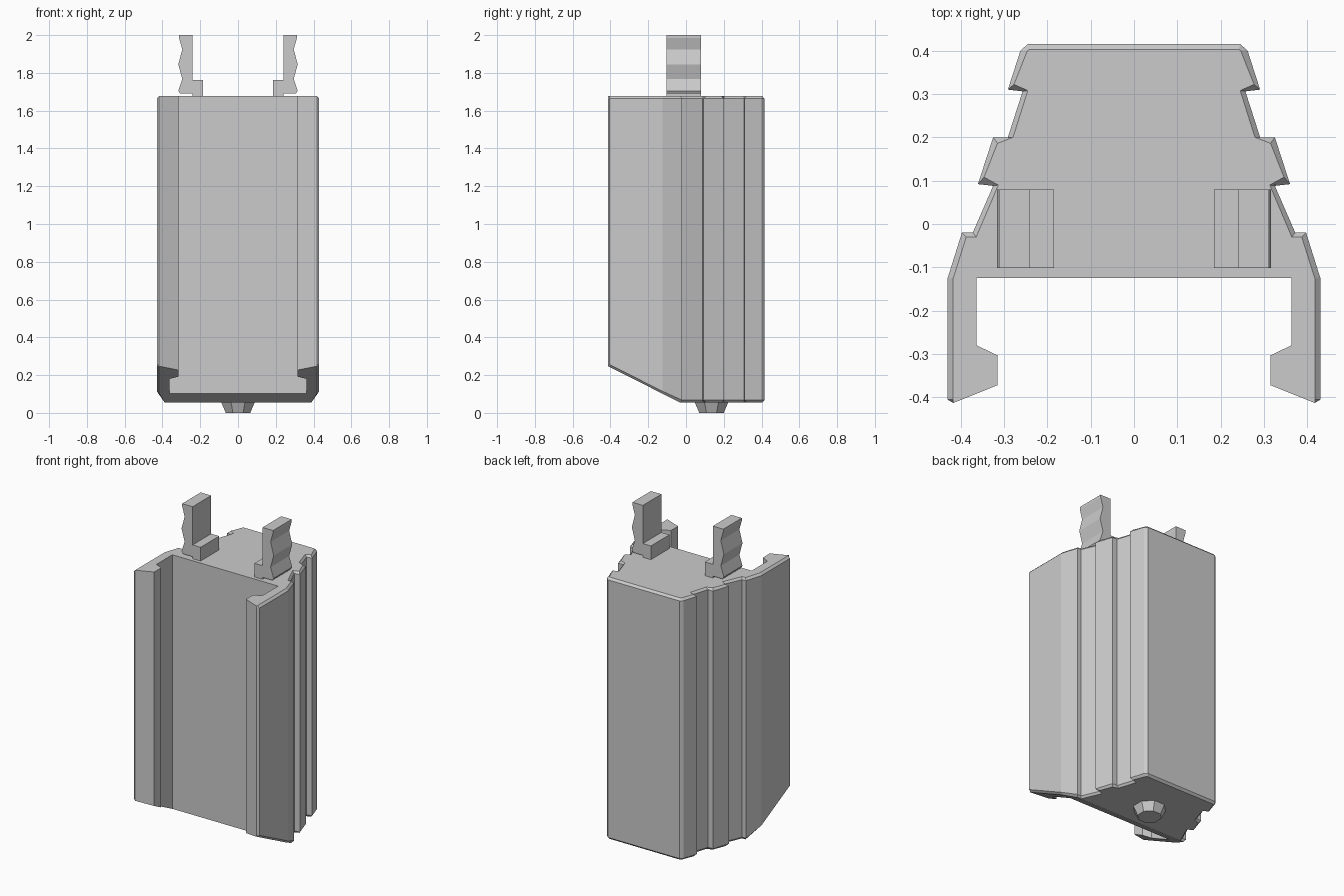
import bpy, bmesh
from mathutils import Matrix

if "Cube" in bpy.data.objects:
    bpy.data.objects.remove(bpy.data.objects["Cube"])

# Right half of the housing outline, back to front, and its chamfered inset
OUTER = [(.245, .415), (.262, .40), (.291, .31), (.257, .306), (.291, .20),
         (.325, .20), (.36, .092), (.325, .088), (.372, -.02), (.397, -.02),
         (.43, -.125), (.43, -.405), (.417, -.413), (.315, -.372),
         (.315, -.303), (.363, -.28), (.363, -.125)]
INSET = [(.242, .402), (.246, .40), (.277, .322), (.245, .308), (.279, .20),
         (.315, .186), (.346, .108), (.313, .09), (.364, -.03), (.387, -.03),
         (.417, -.125), (.417, -.405)] + OUTER[12:]
KINK = 8          # outline point where the sloped underside begins
TOP, BOTTOM, CHAMFER = 1.678, .054, .013


def finish(bm, name):
    bmesh.ops.recalc_face_normals(bm, faces=bm.faces)
    mesh = bpy.data.meshes.new(name)
    bm.to_mesh(mesh)
    bm.free()
    obj = bpy.data.objects.new(name, mesh)
    bpy.context.collection.objects.link(obj)
    return obj


def mirrored(half):
    return half + [(-x, y) for x, y in reversed(half)]


def under(y):
    return BOTTOM + max(0, -.03 - y) * .505


def bridge(bm, a, b):
    n = len(a)
    for i in range(n):
        j = (i + 1) % n
        bm.faces.new((a[i], a[j], b[j], b[i]))


# Housing: stacked outlines with chamfered ends
bm = bmesh.new()
outer, inset = mirrored(OUTER), mirrored(INSET)
levels = [(inset, under),
          (outer, lambda y: under(y) + CHAMFER),
          (outer, lambda y: TOP - CHAMFER),
          (inset, lambda y: TOP)]
rings = [[bm.verts.new((x, y, z(y))) for x, y in pts] for pts, z in levels]
for a, b in zip(rings, rings[1:]):
    bridge(bm, a, b)
bm.faces.new(rings[-1])
# Underside: flat at the back, sloped toward the front
low = rings[0]
last = len(low) - 1 - KINK
bm.faces.new(low[KINK:last + 1])
bm.faces.new(low[last:] + low[:KINK + 1])
finish(bm, "housing")

# Pair of wavy spring contacts
CLIP = [(.185, 1.675), (.24, 1.675), (.24, 1.69), (.307, 1.69), (.316, 1.705),
        (.295, 1.768), (.316, 1.845), (.295, 1.925), (.312, 1.985),
        (.312, 2.0), (.24, 2.0), (.24, 1.763), (.185, 1.763)]
for side, label in ((1, "right"), (-1, "left")):
    bm = bmesh.new()
    ends = [[bm.verts.new((side * x, y, z)) for x, z in CLIP] for y in (-.102, .08)]
    bridge(bm, *ends)
    for end in ends:
        bm.faces.new(end)
    finish(bm, label + "_contact")

# Tapered octagonal stud under the housing
bm = bmesh.new()
bmesh.ops.create_cone(bm, cap_ends=True, segments=8, radius1=.07, radius2=.096,
                      depth=.056)
bmesh.ops.rotate(bm, verts=bm.verts, matrix=Matrix.Rotation(.3927, 3, 'Z'))
bmesh.ops.translate(bm, verts=bm.verts, vec=(0, .135, .028))
# Align flats with the axes whatever the starting vertex
top = [v for v in bm.verts if v.co.z > .03]
if min(abs(v.co.x) for v in top) < .01:
    bmesh.ops.rotate(bm, verts=bm.verts, cent=(0, .135, 0),
                     matrix=Matrix.Rotation(.3927, 3, 'Z'))
finish(bm, "bottom_stud")
